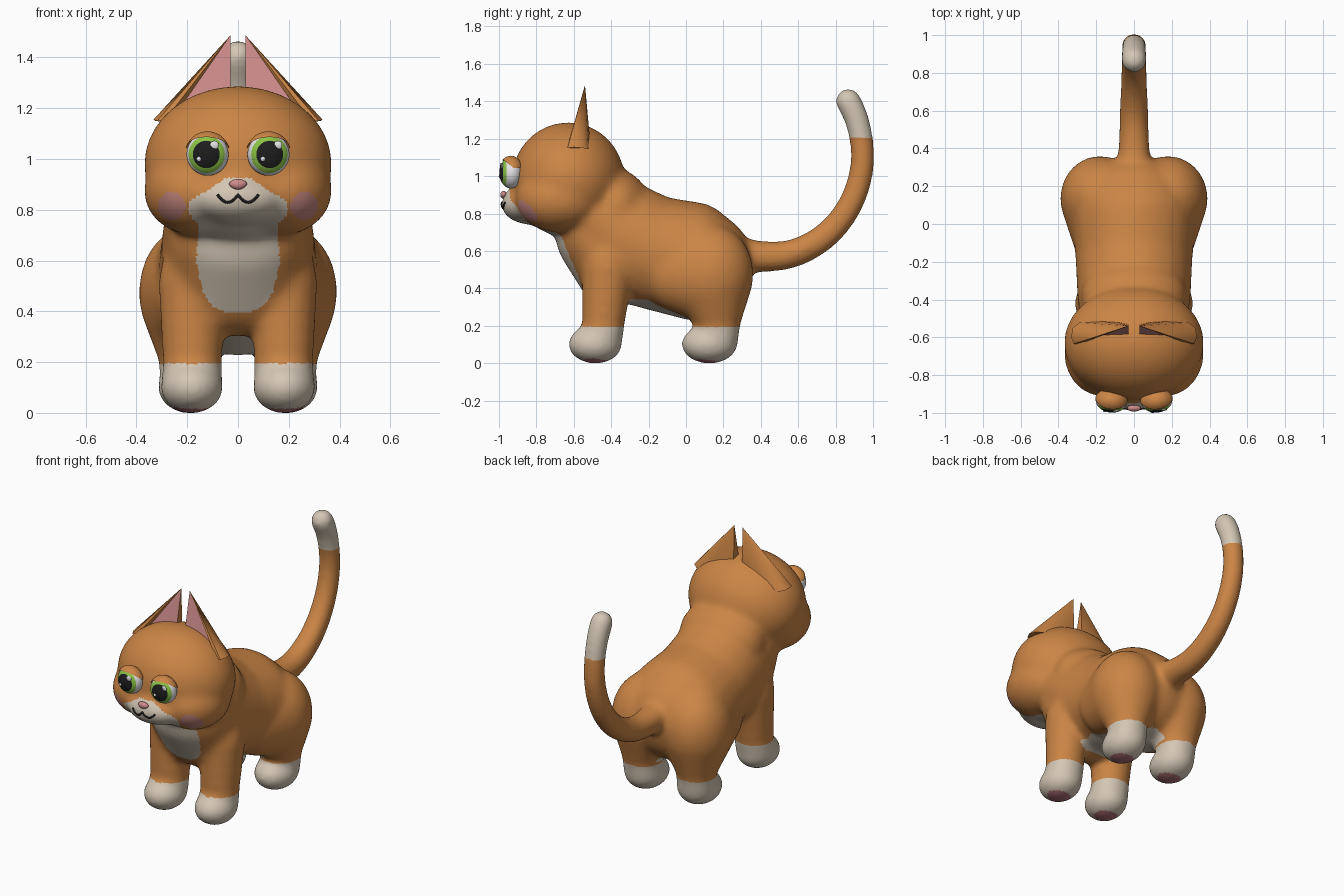
import bpy, bmesh, math
from mathutils import Vector, Matrix
from mathutils.bvhtree import BVHTree

if "Cube" in bpy.data.objects:
    bpy.data.objects.remove(bpy.data.objects["Cube"])


def material(name, rgb):
    m = bpy.data.materials.new(name)
    m.diffuse_color = (*rgb, 1)
    m.use_nodes = True
    m.node_tree.nodes["Principled BSDF"].inputs["Base Color"].default_value = m.diffuse_color
    return m


ORANGE = material("orange_fur", (0.60, 0.235, 0.06))
CREAM = material("cream_fur", (0.66, 0.57, 0.46))
PINK = material("soft_pink", (0.62, 0.26, 0.26))
BLUSH = material("cheek_blush", (0.54, 0.23, 0.20))
PAD = material("paw_pad", (0.42, 0.16, 0.18))
WHITE = material("eye_white", (0.80, 0.80, 0.82))
GREEN = material("iris_green", (0.26, 0.55, 0.06))
BLACK = material("black", (0.012, 0.012, 0.012))
FUR = (ORANGE, CREAM, BLUSH, PAD)


def finish(name, bm, mats, angle=60):
    bmesh.ops.recalc_face_normals(bm, faces=bm.faces)
    me = bpy.data.meshes.new(name)
    bm.to_mesh(me)
    bm.free()
    for m in mats:
        me.materials.append(m)
    ob = bpy.data.objects.new(name, me)
    bpy.context.collection.objects.link(ob)
    bpy.ops.object.select_all(action='DESELECT')
    ob.select_set(True)
    bpy.context.view_layer.objects.active = ob
    bpy.ops.object.shade_smooth_by_angle(angle=math.radians(angle))
    return ob


def blob(bm, c, r, detail=3):
    mat = Matrix.Translation(c) @ Matrix.Diagonal((*r, 1))
    bmesh.ops.create_icosphere(bm, subdivisions=detail, radius=1, matrix=mat)


# Sweep ellipsoids (x, y, z, rx, ry, rz) through the keys
def chain(bm, keys, steps=4):
    for a, b in zip(keys, keys[1:]):
        for i in range(steps + 1):
            v = [p + (q - p) * i / steps for p, q in zip(a, b)]
            blob(bm, v[:3], v[3:])


# Body volumes: head, muzzle, neck, torso, legs and tail, fused into one skin
bm = bmesh.new()
blob(bm, (0, -0.63, 0.98), (0.371, 0.302, 0.308), 4)
blob(bm, (0, -0.82, 0.845), (0.20, 0.17, 0.107))
blob(bm, (0, -0.85, 0.872), (0.11, 0.135, 0.085))
blob(bm, (0, -0.38, 0.83), (0.285, 0.19, 0.212))
chain(bm, [(0, -0.52, 0.80, 0.29, 0.22, 0.20), (0, -0.35, 0.66, 0.305, 0.25, 0.33),
           (0, -0.15, 0.585, 0.315, 0.25, 0.31), (0, 0.05, 0.543, 0.335, 0.25, 0.32),
           (0, 0.13, 0.52, 0.30, 0.23, 0.28)])
chain(bm, [(0, -0.50, 0.70, 0.28, 0.20, 0.25), (0, -0.40, 0.50, 0.29, 0.19, 0.20)])
for s in (-1, 1):
    blob(bm, (s * 0.17, -0.68, 0.875), (0.203, 0.235, 0.178))
    chain(bm, [(s * 0.18, -0.42, 0.50, 0.135, 0.14, 0.20), (s * 0.18, -0.443, 0.20, 0.12, 0.117, 0.10),
               (s * 0.182, -0.455, 0.11, 0.12, 0.112, 0.10)])
    blob(bm, (s * 0.182, -0.485, 0.101), (0.126, 0.147, 0.106))
    chain(bm, [(s * 0.165, -0.07, 0.48, 0.165, 0.16, 0.20), (s * 0.18, 0.135, 0.475, 0.213, 0.228, 0.27),
               (s * 0.195, 0.17, 0.22, 0.12, 0.124, 0.10), (s * 0.19, 0.165, 0.11, 0.12, 0.115, 0.10)])
    blob(bm, (s * 0.19, 0.125, 0.101), (0.128, 0.153, 0.106))
tail = [(0.28, 0.58, .095), (0.42, 0.568, .084), (0.53, 0.573, .08), (0.64, 0.61, .077),
        (0.75, 0.68, .074), (0.845, 0.785, .071), (0.91, 0.91, .069), (0.943, 1.04, .067),
        (0.944, 1.16, .066), (0.926, 1.26, .067), (0.90, 1.34, .069), (0.867, 1.402, .071)]
tail = [Vector(t) for t in tail]
tail = tail[:1] + [p.lerp(q, t) for p, q in zip(tail, tail[1:]) for t in (0.25, 0.75)] + tail[-1:]
chain(bm, [(0, y, z, r, r, r) for y, z, r in tail], 2)
body = finish("body", bm, FUR)
rm = body.modifiers.new("fuse", 'REMESH')
rm.mode = 'VOXEL'
rm.voxel_size = 0.0125
sm = body.modifiers.new("soften", 'SMOOTH')
sm.factor = 0.5
sm.iterations = 45
dg = bpy.context.evaluated_depsgraph_get()
skin = bpy.data.meshes.new_from_object(body.evaluated_get(dg))
body.modifiers.clear()
body.data = skin
skin.materials.clear()
for m in FUR:
    skin.materials.append(m)
for v in skin.vertices:
    v.co.z = max(v.co.z, 0.0)

# Half width of the muzzle and bib patch by height
BIB = [(0.395, 0.05), (0.42, 0.10), (0.48, 0.14), (0.60, 0.165), (0.70, 0.155), (0.745, 0.16),
       (0.78, 0.19), (0.82, 0.20), (0.85, 0.165), (0.88, 0.115), (0.925, 0.05)]


def bib_width(z):
    for (z0, w0), (z1, w1) in zip(BIB, BIB[1:]):
        if z0 <= z <= z1:
            return w0 + (w1 - w0) * (z - z0) / (z1 - z0)
    return 0


# Fur markings: socks, tail tip, bib, belly, cheeks and pads
for p in skin.polygons:
    x, y, z = p.center
    ax, n = abs(x), p.normal
    bib = y < -0.45 and ax < bib_width(z) and (n.y < 0 or z > 0.6)
    belly = n.z < -0.35 and z < 0.34 and ax < 0.17 and -0.34 < y < 0.2
    k = 1 if z < 0.195 or (z > 1.21 and y > 0.7) or bib or belly else 0
    if y < -0.6 and math.hypot(ax - 0.262, z - 0.815) < 0.054:
        k = 2
    if z < 0.035 and n.z < -0.6:
        for cy in (-0.49, 0.11):
            if ((ax - 0.187) / 0.072) ** 2 + ((y - cy) / 0.068) ** 2 < 1:
                k = 3
    p.material_index = k
    p.use_smooth = True

tree = BVHTree.FromPolygons([v.co for v in skin.vertices], [p.vertices for p in skin.polygons])


def face_y(x, z):
    hit = tree.ray_cast(Vector((x, -2, z)), Vector((0, 1, 0)))[0]
    return hit.y if hit else -0.9


# Ears: rounded wedge with a pink front
EAR = [(0.03, -0.60, 1.20), (0.25, -0.605, 1.17), (0.29, -0.636, 1.15), (0.318, -0.634, 1.15),
       (0.333, -0.60, 1.155), (0.325, -0.55, 1.15), (0.29, -0.522, 1.145), (0.20, -0.51, 1.16),
       (0.10, -0.515, 1.18), (0.03, -0.53, 1.20)]
for s, side in ((-1, "left"), (1, "right")):
    bm = bmesh.new()
    base = [bm.verts.new((s * x, y, z)) for x, y, z in EAR]
    tip = bm.verts.new((s * 0.03, -0.54, 1.487))
    for i, v in enumerate(base):
        f = bm.faces.new((v, base[(i + 1) % len(base)], tip))
        f.material_index = 1 if i == 0 else 0
    bm.faces.new(base)
    finish(side + "_ear", bm, [ORANGE, PINK], 50)

# Eyes, lids and highlights
RX, RY, RZ = 0.083, 0.062, 0.084
for s, side in ((-1, "left"), (1, "right")):
    turn = Matrix.Translation((s * 0.12, -0.936, 1.018)) @ Matrix.Rotation(s * math.radians(6), 4, 'Z')
    # ball with its pole facing forward, rings coloured outwards from the pole
    bm = bmesh.new()
    bmesh.ops.create_uvsphere(bm, u_segments=32, v_segments=36, radius=1,
                              matrix=Matrix.Rotation(math.pi / 2, 4, 'X'))
    for f in bm.faces:
        d = f.calc_center_median()
        a = math.degrees(math.atan2(math.hypot(d.x, d.z), -d.y))
        f.material_index = 2 if a < 40 else 1 if a < 60 else 0
    bm.transform(turn @ Matrix.Diagonal((RX, RY, RZ, 1)))
    finish(side + "_eye", bm, [WHITE, GREEN, BLACK])

    bm = bmesh.new()
    bmesh.ops.create_uvsphere(bm, u_segments=32, v_segments=24, radius=1,
                              matrix=Matrix.Diagonal((0.09, 0.068, 0.091, 1)))
    for co, no in (((0, 0, 0.03), (0, 0.85, 1)), ((0, 0, 0.025), (0, 0, 1))):
        bmesh.ops.bisect_plane(bm, geom=bm.verts[:] + bm.edges[:] + bm.faces[:],
                               plane_co=co, plane_no=no, clear_inner=True)
    bm.transform(turn)
    finish(side + "_eyelid", bm, [ORANGE])

    bm = bmesh.new()
    for dx, dz, r in ((0.032, 0.036, 0.018), (-0.028, -0.018, 0.010)):
        y = -RY * math.sqrt(1 - (dx / RX) ** 2 - (dz / RZ) ** 2)
        blob(bm, turn @ Vector((dx, y, dz)), (r, 0.006, r), 2)
    finish(side + "_eye_highlights", bm, [WHITE])

# Nose
bm = bmesh.new()
blob(bm, (0, max(face_y(0, 0.895) - 0.004, -0.982), 0.9), (0.036, 0.018, 0.021))
for v in bm.verts:
    if v.co.z < 0.9:
        v.co.x *= 1 - 12 * (0.9 - v.co.z)
finish("nose", bm, [PINK])

# Mouth: a double curve laid on the muzzle
curve = bpy.data.curves.new("mouth", 'CURVE')
curve.dimensions = '3D'
curve.bevel_depth = 0.0055
curve.use_fill_caps = True
sp = curve.splines.new('POLY')
N = 32
sp.points.add(N)
for i in range(N + 1):
    x = -0.08 + 0.16 * i / N
    z = 0.859 - 0.03 * abs(math.sin(math.pi * x / 0.08)) ** 0.9
    sp.points[i].co = (x, face_y(x, z) - 0.002, z, 1)
curve.materials.append(BLACK)
bpy.context.collection.objects.link(bpy.data.objects.new("mouth", curve))
